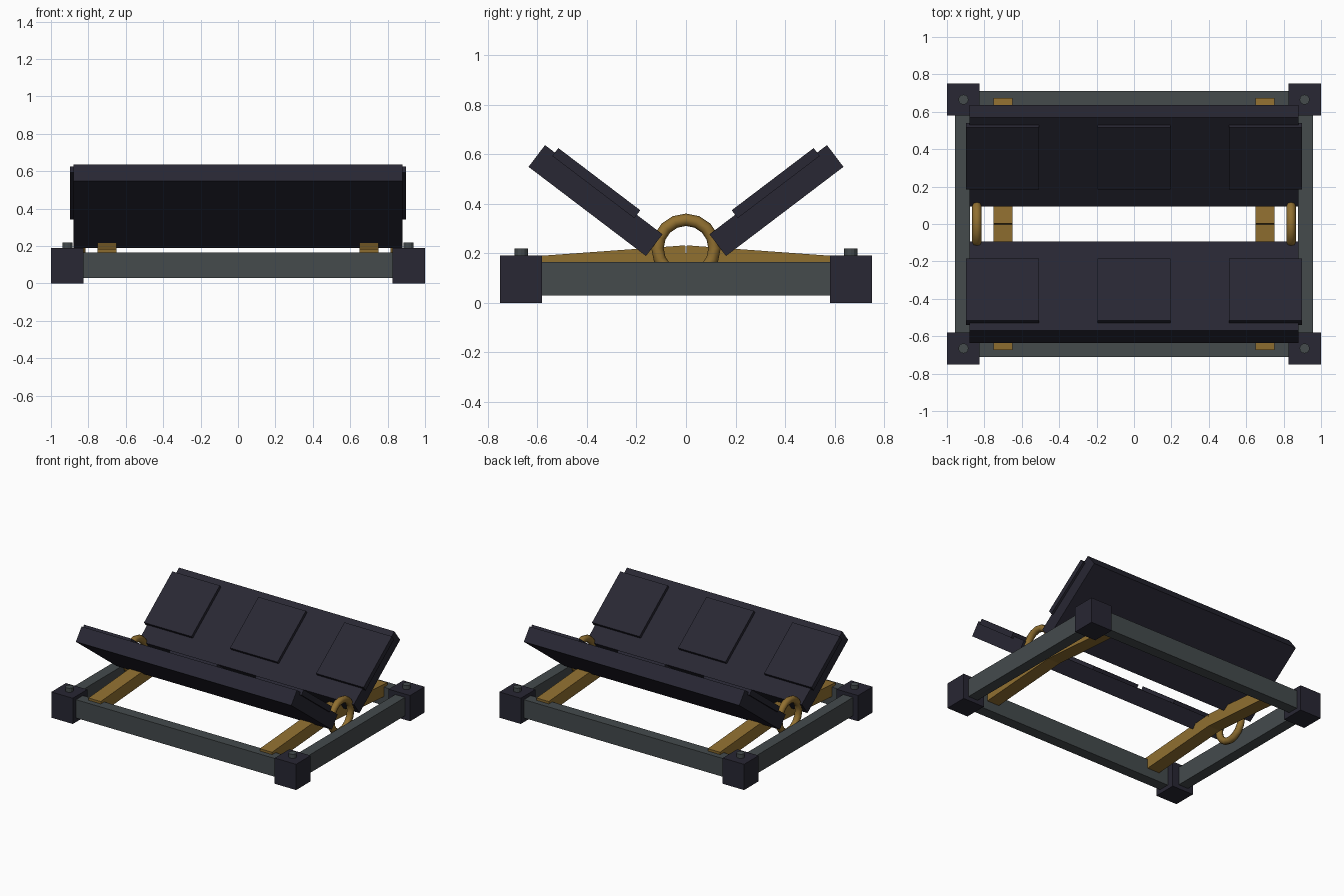
import bpy, math
from mathutils import Matrix, Vector

if "Cube" in bpy.data.objects:
    bpy.data.objects.remove(bpy.data.objects["Cube"])


def material(name, rgb):
    m = bpy.data.materials.new(name)
    m.diffuse_color = (*rgb, 1)
    m.use_nodes = True
    m.node_tree.nodes["Principled BSDF"].inputs["Base Color"].default_value = m.diffuse_color
    return m


DARK = material("dark slate", (0.021, 0.020, 0.033))
GREY = material("steel grey", (0.058, 0.069, 0.073))
GOLD = material("aged brass", (0.28, 0.16, 0.03))


def box(name, centre, size, mat, tilt=0.0):
    """Box of the given size, tilted about x."""
    bpy.ops.mesh.primitive_cube_add(size=1)
    ob = bpy.context.object
    ob.name = name
    ob.data.transform(Matrix.Translation(centre) @ Matrix.Rotation(tilt, 4, 'X')
                      @ Matrix.Diagonal((*size, 1)))
    ob.data.materials.append(mat)
    return ob


# corner blocks with bolts
for sx in (-1, 1):
    for sy in (-1, 1):
        box("corner_block", (sx * 0.9125, sy * 0.665, 0.095), (0.175, 0.17, 0.19), DARK)
        bpy.ops.mesh.primitive_cylinder_add(vertices=12, radius=0.027, depth=0.06,
                                            location=(sx * 0.912, sy * 0.665, 0.19))
        bolt = bpy.context.object
        bolt.name = "corner_bolt"
        bolt.data.materials.append(GREY)

# frame rails
for s in (-1, 1):
    box("long_rail", (0, s * 0.672, 0.0975), (1.70, 0.08, 0.135), GREY)
    box("side_rail", (s * 0.918, 0, 0.0975), (0.08, 1.20, 0.135), GREY)

# sloping cross bars, two halves each
slope = math.radians(4.15)
BAR_L, BAR_H = 0.672, 0.09
for sx in (-1, 1):
    for sy in (-1, 1):
        c = (sx * 0.70, sy * BAR_L / 2 * math.cos(slope),
             0.232 - BAR_H / 2 - BAR_L / 2 * math.sin(slope))
        box("cross_bar", c, (0.10, BAR_L, BAR_H), GOLD, -sy * slope)

# hinge rings
for s in (-1, 1):
    bpy.ops.mesh.primitive_torus_add(major_segments=16, minor_segments=8,
                                     major_radius=0.115, minor_radius=0.025,
                                     location=(s * 0.84, 0, 0.22),
                                     rotation=(0, math.pi / 2, 0))
    ring = bpy.context.object
    ring.name = "hinge_ring"
    ring.data.materials.append(GOLD)
    bpy.ops.object.shade_smooth_by_angle(angle=math.radians(60))

# open leaves with three raised plates on the inner face
tilt = math.radians(37.2)
for s in (-1, 1):
    centre = Vector((0, s * 0.365, 0.4125))
    along = Vector((0, s * math.cos(tilt), math.sin(tilt)))
    normal = Vector((0, -s * math.sin(tilt), math.cos(tilt)))
    box("leaf_panel", centre, (1.76, 0.595, 0.11), DARK, s * tilt)
    for x in (-0.703, 0, 0.703):
        c = centre + along * 0.04 + normal * 0.058 + Vector((x, 0, 0))
        box("raised_plate", c, (0.388, 0.415, 0.04), DARK, s * tilt)
